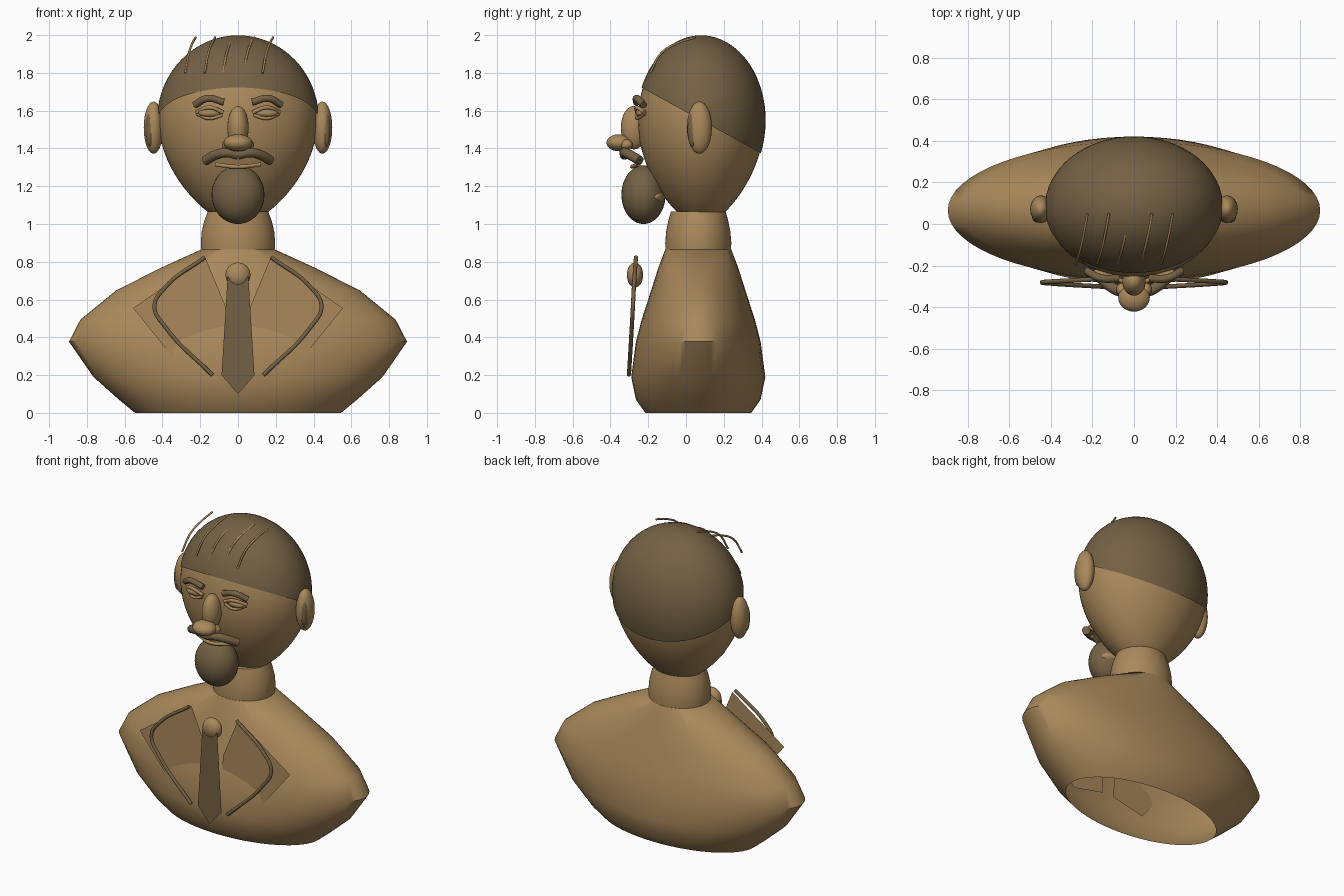
import bpy, bmesh, math
from mathutils import Vector

if "Cube" in bpy.data.objects:
    bpy.data.objects.remove(bpy.data.objects["Cube"])


def material(name, rgb):
    m = bpy.data.materials.new(name)
    m.diffuse_color = (*rgb, 1)
    m.use_nodes = True
    m.node_tree.nodes["Principled BSDF"].inputs["Base Color"].default_value = m.diffuse_color
    return m


BRONZE = material("light_bronze", (0.40, 0.25, 0.105))
DARK = material("dark_bronze", (0.175, 0.12, 0.058))


def finish(ob, mat, angle=50):
    ob.data.materials.clear()
    ob.data.materials.append(mat)
    bpy.ops.object.select_all(action='DESELECT')
    ob.select_set(True)
    bpy.context.view_layer.objects.active = ob
    bpy.ops.object.shade_smooth_by_angle(angle=math.radians(angle))
    return ob


def from_bmesh(name, bm, mat, angle=50):
    me = bpy.data.meshes.new(name)
    bm.to_mesh(me)
    bm.free()
    ob = bpy.data.objects.new(name, me)
    bpy.context.collection.objects.link(ob)
    return finish(ob, mat, angle)


def loft(rings, cy, n=64):
    """Elliptical rings (z, rx, ry) stacked upwards, open at both ends."""
    bm = bmesh.new()
    rows = [[bm.verts.new((rx * math.cos(2 * math.pi * i / n),
                           cy + ry * math.sin(2 * math.pi * i / n), z))
             for i in range(n)] for z, rx, ry in rings]
    for a, b in zip(rows, rows[1:]):
        for i in range(n):
            j = (i + 1) % n
            bm.faces.new((a[i], a[j], b[j], b[i]))
    return bm


def ellipsoid(name, loc, size, mat):
    bm = bmesh.new()
    bmesh.ops.create_uvsphere(bm, u_segments=32, v_segments=20, radius=1)
    for v in bm.verts:
        v.co = Vector([v.co[k] * size[k] + loc[k] for k in range(3)])
    return from_bmesh(name, bm, mat)


def tube(name, pts, r, mat):
    cu = bpy.data.curves.new(name, 'CURVE')
    cu.dimensions = '3D'
    cu.bevel_depth = r
    cu.bevel_resolution = 3
    cu.resolution_u = 10
    cu.use_fill_caps = True
    sp = cu.splines.new('BEZIER')
    sp.bezier_points.add(len(pts) - 1)
    for bp, p in zip(sp.bezier_points, pts):
        bp.co = p
        bp.handle_left_type = bp.handle_right_type = 'AUTO'
    ob = bpy.data.objects.new(name, cu)
    bpy.context.collection.objects.link(ob)
    bpy.ops.object.select_all(action='DESELECT')
    ob.select_set(True)
    bpy.context.view_layer.objects.active = ob
    bpy.ops.object.convert(target='MESH')
    return finish(bpy.context.object, mat)


def plate(name, pts, y, mat):
    """Thin upright sheet facing the front."""
    bm = bmesh.new()
    f = bm.faces.new([bm.verts.new((x, y, z)) for x, z in pts])
    f.normal_update()
    if f.normal.y > 0:
        f.normal_flip()
    return from_bmesh(name, bm, mat)


# Torso shell (open underneath) and neck
torso = [(0, .545, .28), (.07, .63, .33), (.19, .765, .355), (.377, .895, .33),
         (.493, .835, .30), (.647, .647, .25), (.764, .417, .213),
         (.865, .195, .175), (.866, .10, .09)]
from_bmesh("torso", loft(torso, .065), BRONZE)
neck = [(.85, .193, .173), (.90, .197, .175), (.96, .192, .170),
        (1.02, .178, .158), (1.065, .16, .145), (1.066, .05, .05)]
from_bmesh("neck", loft(neck, .065), BRONZE)


# Head: egg profile, narrower towards the chin
def head_rings(k):
    rings = []
    for i in range(41):
        a = math.pi * (i / 40 - .5)
        t, f = math.sin(a), max(math.cos(a), .002)
        if t < 0:
            f *= 1 - .24 * t * t
        h = .55 if t < 0 else .44
        rings.append((1.55 + k * h * t, .42 * k * f, .335 * k * f))
    return rings


from_bmesh("head", loft(head_rings(1), .08), BRONZE)

# Hair cap: slightly larger head cut by a plane sloping down to the back
cap = loft(head_rings(1.02), .08)
bmesh.ops.bisect_plane(cap, geom=cap.verts[:] + cap.edges[:] + cap.faces[:],
                       plane_co=(0, -.24, 1.725), plane_no=(0, .55, 1),
                       clear_inner=True)
from_bmesh("hair_cap", cap, DARK)

# Hair strands
for i, x in enumerate((-.28, -.177, -.08, .03, .13)):
    tube(f"hair_strand_{i + 1}",
         [(x, -.19, 1.80), (x + .02, -.13, 1.905),
          (x + .04, -.04, 1.96), (x + .056, .05, 1.988)], .006, BRONZE)

# Nose, chin, beard and mouth
ellipsoid("nose_bridge", (0, -.275, 1.51), (.056, .07, .115), BRONZE)
ellipsoid("nose_tip", (0, -.353, 1.43), (.076, .068, .045), BRONZE)
ellipsoid("chin", (0, -.165, 1.145), (.12, .055, .045), BRONZE)
ellipsoid("beard", (0, -.225, 1.155), (.14, .117, .155), DARK)
tube("lower_lip", [(-.12, -.25, 1.315), (0, -.285, 1.303), (.12, -.25, 1.315)],
     .011, BRONZE)

for s, side in ((-1, "left"), (1, "right")):
    # Ears
    ellipsoid(f"{side}_ear", (s * .447, .071, 1.51), (.052, .066, .138), BRONZE)
    ellipsoid(f"{side}_inner_ear", (s * .468, .035, 1.50), (.022, .027, .09), DARK)
    # Eyes, lids and brows
    ellipsoid(f"{side}_eye", (s * .15, -.24, 1.588), (.06, .026, .024), BRONZE)
    tube(f"{side}_upper_lid", [(s * .22, -.22, 1.59), (s * .15, -.262, 1.617),
                               (s * .078, -.258, 1.59)], .011, BRONZE)
    tube(f"{side}_lower_lid", [(s * .215, -.22, 1.582), (s * .15, -.258, 1.559),
                               (s * .083, -.258, 1.577)], .009, BRONZE)
    tube(f"{side}_brow", [(s * .23, -.225, 1.63), (s * .16, -.26, 1.665),
                          (s * .075, -.262, 1.645)], .019, DARK)
    # Nostrils and moustache
    ellipsoid(f"{side}_nostril", (s * .055, -.315, 1.42), (.03, .032, .028), BRONZE)
    tube(f"{side}_moustache", [(0, -.325, 1.365), (s * .06, -.325, 1.378),
                               (s * .12, -.295, 1.365), (s * .172, -.245, 1.335)],
         .026, DARK)
    # Lapels: flat sheet partly sunk in the chest, with a raised edge roll
    plate(f"{side}_lapel", [(s * .172, .82), (s * .555, .555), (s * .27, .2),
                            (s * .04, .25), (s * .06, .55)], -.243, BRONZE)
    tube(f"{side}_lapel_edge", [(s * .175, -.265, .825), (s * .385, -.276, .665),
                                (s * .442, -.281, .565), (s * .385, -.287, .455),
                                (s * .135, -.302, .20)], .011, DARK)

# Tie and knot
plate("tie", [(-.055, .72), (.055, .72), (.087, .2), (0, .1), (-.087, .2)],
      -.298, DARK)
ellipsoid("tie_knot", (0, -.27, .73), (.066, .043, .066), BRONZE)
